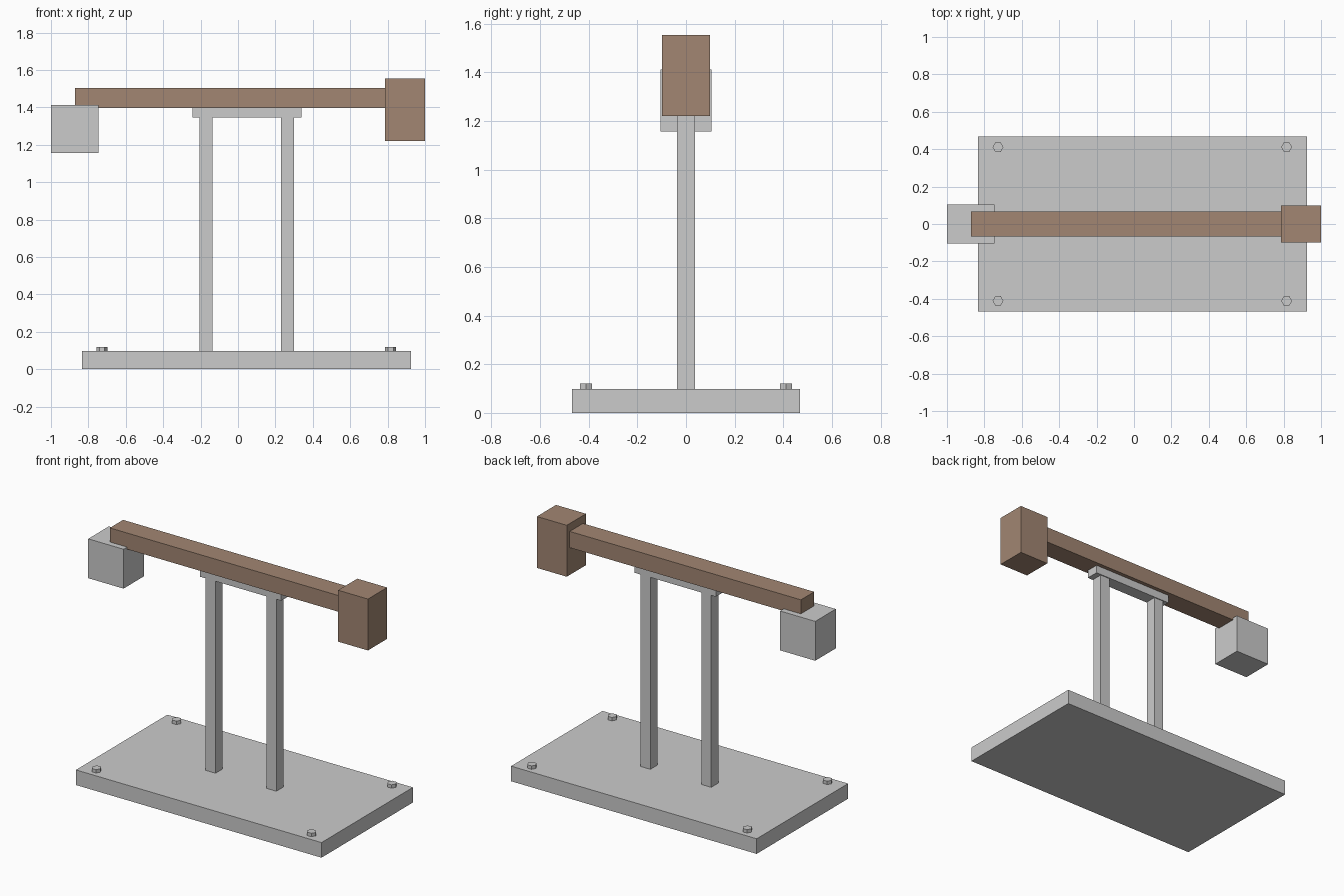
import bpy, bmesh
from mathutils import Matrix

if "Cube" in bpy.data.objects:
    bpy.data.objects.remove(bpy.data.objects["Cube"])

wood = bpy.data.materials.new("wood")
wood.diffuse_color = (0.36, 0.24, 0.17, 1)
wood.use_nodes = True
wood.node_tree.nodes["Principled BSDF"].inputs["Base Color"].default_value = wood.diffuse_color


def finish(bm, name, mat=None):
    me = bpy.data.meshes.new(name)
    bm.to_mesh(me)
    bm.free()
    ob = bpy.data.objects.new(name, me)
    bpy.context.collection.objects.link(ob)
    if mat:
        me.materials.append(mat)
    return ob


def box(name, x0, x1, half_y, z0, z1, mat=None):
    """Box centred on y = 0."""
    bm = bmesh.new()
    place = Matrix.Translation(((x0 + x1) / 2, 0, (z0 + z1) / 2))
    size = Matrix.Diagonal((x1 - x0, 2 * half_y, z1 - z0, 1))
    bmesh.ops.create_cube(bm, size=1, matrix=place @ size)
    return finish(bm, name, mat)


def hex_bolt(name, x, y, z0, z1, r):
    """Hexagonal bolt head with corners along x."""
    bm = bmesh.new()
    m = Matrix.Translation((x, y, (z0 + z1) / 2)) @ Matrix.Rotation(1.5707963, 4, 'Z')
    bmesh.ops.create_cone(bm, cap_ends=True, segments=6, radius1=r, radius2=r,
                          depth=z1 - z0, matrix=m)
    return finish(bm, name)


# Base plate with a bolt in each corner
box("base_plate", -0.834, 0.926, 0.468, 0, 0.098)
for sx, x in (("left", -0.727), ("right", 0.816)):
    for sy, y in (("front", -0.411), ("back", 0.411)):
        hex_bolt(f"bolt_{sy}_{sx}", x, y, 0.098, 0.12, 0.029)

# Twin posts and the cap joining them
for side, x in (("left", -0.171), ("right", 0.265)):
    box(f"post_{side}", x - 0.035, x + 0.035, 0.036, 0.098, 1.347)
box("post_cap", -0.243, 0.339, 0.042, 1.345, 1.398)

# Beam, head block and counterweight
box("beam", -0.871, 0.79, 0.068, 1.398, 1.503, wood)
box("head_block", 0.786, 1.0, 0.098, 1.221, 1.554, wood)
box("counterweight", -1.0, -0.747, 0.105, 1.157, 1.412)
